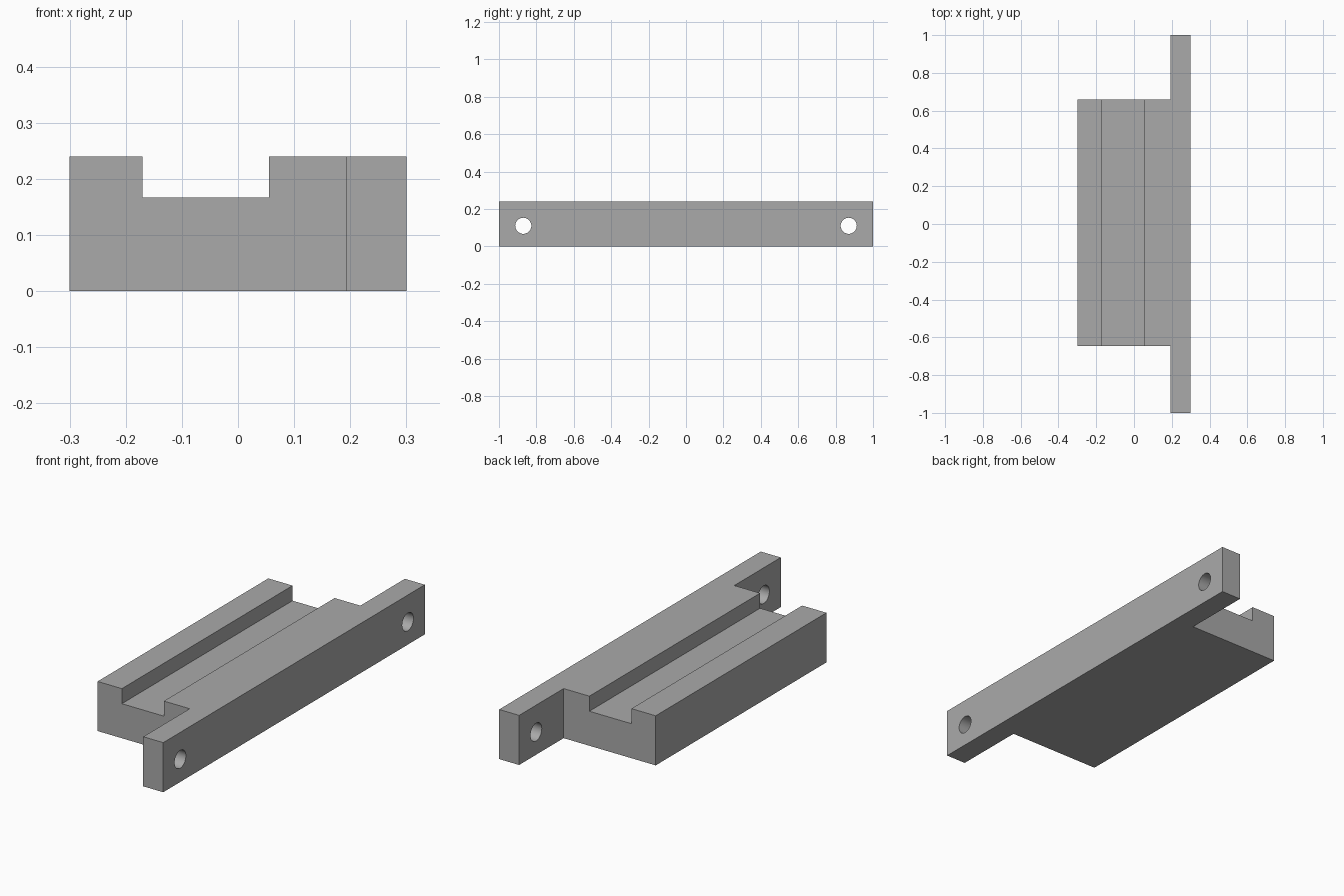
import bpy
import bmesh
import math

cube = bpy.data.objects.get("Cube")
if cube:
    bpy.data.objects.remove(cube, do_unlink=True)

HEIGHT = 0.24
BACK, FRONT = 0.66, -0.645        # ends of the block
OUTER, INNER = 0.30, 0.193        # faces of the mounting flange

# Single grey material
grey = bpy.data.materials.new("plain grey")
grey.use_nodes = True
colour = (0.4, 0.4, 0.4, 1)
grey.diffuse_color = colour
grey.node_tree.nodes["Principled BSDF"].inputs["Base Color"].default_value = colour


def prism(name, outline, z0, z1):
    """Extrude a plan outline between two heights."""
    bm = bmesh.new()
    base = bm.faces.new([bm.verts.new((x, y, z0)) for x, y in outline])
    top = bmesh.ops.extrude_face_region(bm, geom=[base])["geom"]
    verts = [v for v in top if isinstance(v, bmesh.types.BMVert)]
    bmesh.ops.translate(bm, verts=verts, vec=(0, 0, z1 - z0))
    bmesh.ops.recalc_face_normals(bm, faces=bm.faces)
    mesh = bpy.data.meshes.new(name)
    bm.to_mesh(mesh)
    bm.free()
    mesh.materials.append(grey)
    obj = bpy.data.objects.new(name, mesh)
    bpy.context.collection.objects.link(obj)
    return obj


def cut(target, cutter):
    """Subtract the cutter from the target and discard it."""
    cutter.hide_render = True
    mod = target.modifiers.new("cut", 'BOOLEAN')
    mod.operation = 'DIFFERENCE'
    mod.solver = 'EXACT'
    mod.object = cutter
    bpy.context.view_layer.objects.active = target
    bpy.ops.object.modifier_apply(modifier=mod.name)
    bpy.data.objects.remove(cutter, do_unlink=True)


# Block and long mounting flange as one T-shaped solid
bracket = prism("grooved_mounting_block", [
    (-OUTER, FRONT), (INNER, FRONT), (INNER, -1), (OUTER, -1),
    (OUTER, 1), (INNER, 1), (INNER, BACK), (-OUTER, BACK)], 0, HEIGHT)

# Lengthwise channel in the top
cut(bracket, prism("channel_cutter", [
    (-0.17, -0.8), (0.055, -0.8), (0.055, 0.8), (-0.17, 0.8)], 0.167, 0.4))

# Screw hole through each end of the flange
for y in (-0.87, 0.87):
    bpy.ops.mesh.primitive_cylinder_add(
        vertices=48, radius=0.043, depth=0.4,
        location=(0.25, y, 0.11), rotation=(0, math.pi / 2, 0))
    hole = bpy.context.object
    hole.name = "screw_hole_cutter"
    hole.data.materials.append(grey)
    cut(bracket, hole)

# Smooth hole walls, crisp edges elsewhere
bpy.ops.object.select_all(action='DESELECT')
bracket.select_set(True)
bpy.context.view_layer.objects.active = bracket
bpy.ops.object.shade_smooth_by_angle(angle=math.radians(30))
